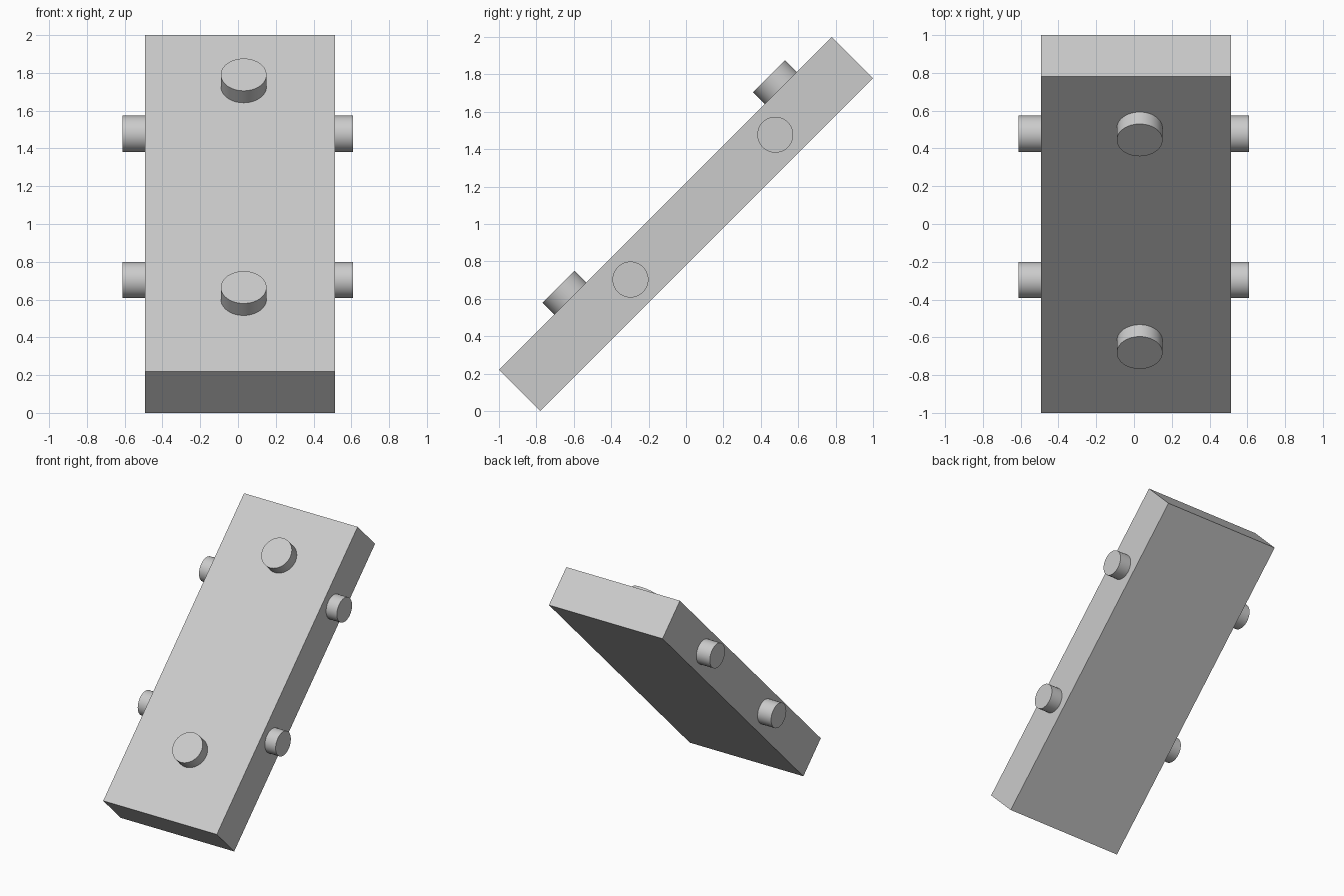
import bpy
from math import radians
from mathutils import Matrix

cube = bpy.data.objects.get("Cube")
if cube:
    bpy.data.objects.remove(cube, do_unlink=True)

grey = bpy.data.materials.new("plain grey")
grey.use_nodes = True
colour = (0.6, 0.6, 0.6, 1)
grey.diffuse_color = colour
grey.node_tree.nodes["Principled BSDF"].inputs["Base Color"].default_value = colour

# Board frame: x across, y along the slope, z out of the upper face
TILT = Matrix.Translation((0, 0, 1)) @ Matrix.Rotation(radians(45), 4, "X")
WIDTH, LENGTH, THICK = 1.005, 2.517, 0.311
CENTRE_X = 0.01


def finish(name, local):
    obj = bpy.context.object
    obj.name = name
    obj.data.materials.append(grey)
    obj.matrix_world = TILT @ local
    return obj


def peg(name, location, radius, depth, turn=0):
    bpy.ops.mesh.primitive_cylinder_add(vertices=48, radius=radius, depth=depth)
    bpy.ops.object.shade_smooth_by_angle(angle=radians(30))
    finish(name, Matrix.Translation(location) @ Matrix.Rotation(radians(turn), 4, "Y"))


# Sloping board
bpy.ops.mesh.primitive_cube_add(size=1)
finish("board", Matrix.Translation((CENTRE_X, 0, 0))
       @ Matrix.Diagonal((WIDTH, LENGTH, THICK, 1)))

# Round studs on the upper face, sunk slightly into the board
for level, along in (("lower", -0.719), ("upper", 0.873)):
    peg(level + "_stud", (0.03, along, 0.19), 0.121, 0.11)

# Side pegs
for level, along in (("lower", -0.42), ("upper", 0.675)):
    for side, inner, outer in (("left", 0.48, 0.608), ("right", -0.46, -0.612)):
        peg(f"{level}_{side}_peg", ((inner + outer) / 2, along, 0),
            0.096, abs(outer - inner), 90)
